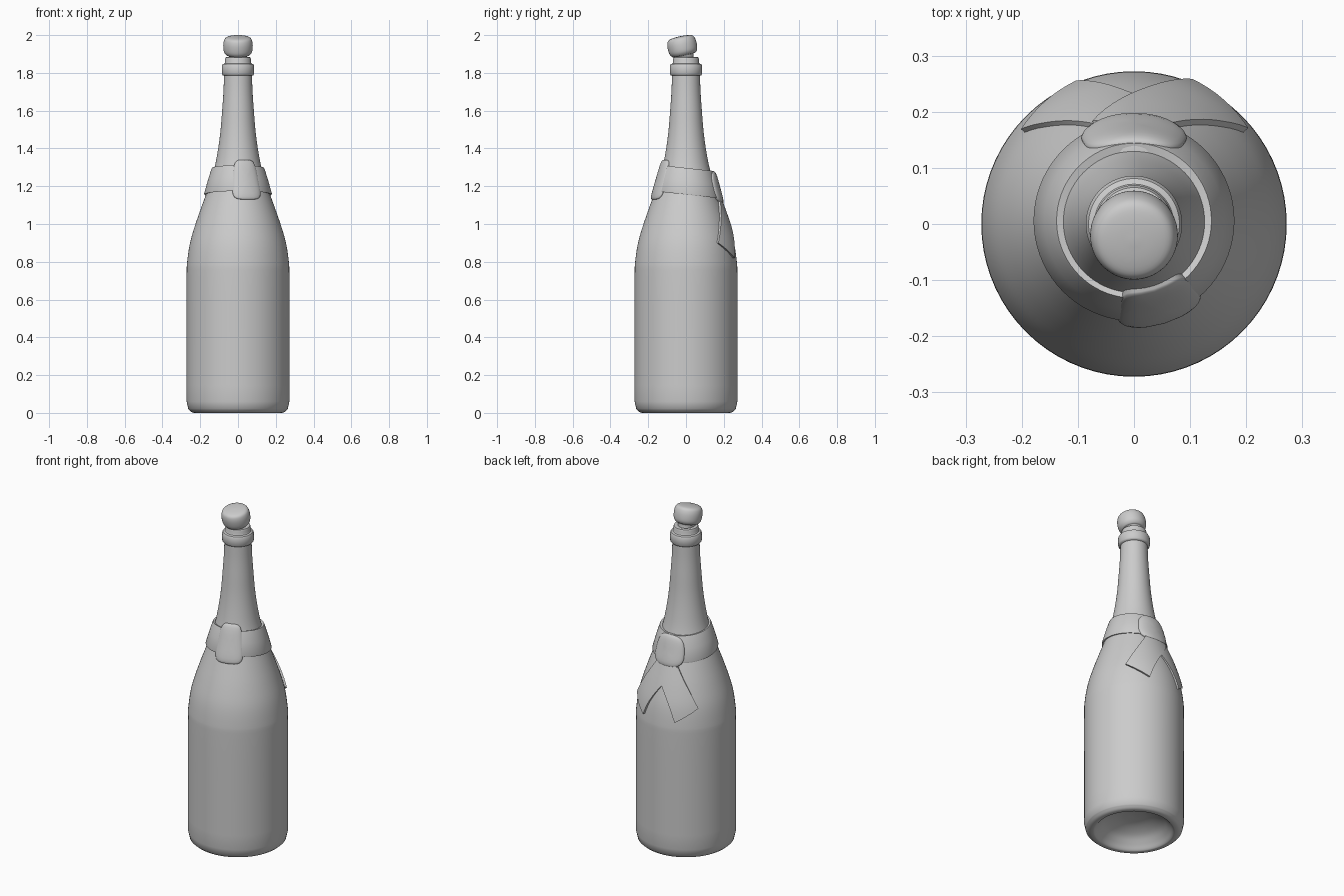
import bpy, bmesh, math
from mathutils import Vector, Matrix

if "Cube" in bpy.data.objects:
    bpy.data.objects.remove(bpy.data.objects["Cube"])

SEG = 72


def make(name, verts, faces, angle=40):
    me = bpy.data.meshes.new(name)
    me.from_pydata(verts, [], faces)
    bm = bmesh.new()
    bm.from_mesh(me)
    bmesh.ops.remove_doubles(bm, verts=bm.verts, dist=1e-5)
    bmesh.ops.recalc_face_normals(bm, faces=bm.faces)
    bm.to_mesh(me)
    bm.free()
    ob = bpy.data.objects.new(name, me)
    bpy.context.collection.objects.link(ob)
    bpy.ops.object.select_all(action='DESELECT')
    ob.select_set(True)
    bpy.context.view_layer.objects.active = ob
    bpy.ops.object.shade_smooth_by_angle(angle=math.radians(angle))
    return ob


def smooth(pts, n=4):
    """Catmull-Rom through the points."""
    p = [Vector(q) for q in pts]
    p = [2 * p[0] - p[1]] + p + [2 * p[-1] - p[-2]]
    out = []
    for a, b, c, d in zip(p, p[1:], p[2:], p[3:]):
        for i in range(n):
            t = i / n
            out.append(tuple(0.5 * (2 * b + (c - a) * t + (2 * a - 5 * b + 4 * c - d) * t * t
                                    + (3 * b - a - 3 * c + d) * t ** 3)))
    return out + [tuple(p[-2])]


def revolve(name, prof, closed=False, angle=40):
    verts, faces, n = [], [], len(prof)
    for r, z in prof:
        for s in range(SEG):
            a = 2 * math.pi * s / SEG
            verts.append((r * math.cos(a), r * math.sin(a), z))
    for i in range(n if closed else n - 1):
        j = (i + 1) % n
        for s in range(SEG):
            t = (s + 1) % SEG
            faces.append((i * SEG + s, i * SEG + t, j * SEG + t, j * SEG + s))
    return make(name, verts, faces, angle)


def polar(phi, r, z):
    """Angle measured from +y (back) towards +x."""
    return (r * math.sin(phi), r * math.cos(phi), z)


# Bottle: punt, base, body, shoulder, neck, lip
wall = smooth([(0.272, 0.06), (0.272, 0.4), (0.272, 0.72), (0.269, 0.8), (0.254, 0.9), (0.225, 1.0),
               (0.19, 1.1), (0.154, 1.2), (0.124, 1.3), (0.105, 1.4), (0.092, 1.5),
               (0.084, 1.6), (0.077, 1.7), (0.074, 1.785)])
base = smooth([(0, 0.1), (0.08, 0.092), (0.15, 0.065), (0.19, 0.03), (0.212, 0.005),
               (0.225, 0.0), (0.245, 0.004), (0.263, 0.02)])
lip = [(0.081, 1.787), (0.086, 1.794), (0.086, 1.836), (0.081, 1.846), (0.071, 1.85),
       (0.068, 1.856), (0.069, 1.872), (0.065, 1.882), (0.055, 1.885), (0.045, 1.882), (0, 1.86)]
revolve("bottle", base + wall + lip)


def radius(z):
    for (r0, z0), (r1, z1) in zip(wall, wall[1:]):
        if z0 <= z <= z1:
            return r0 + (r1 - r0) * (z - z0) / (z1 - z0)
    return 0.272


# Cork: tilted mushroom stopper
cork = revolve("cork", smooth([(0, -0.12), (0.046, -0.118), (0.047, -0.08), (0.05, -0.056), (0.062, -0.052),
                               (0.074, -0.036), (0.078, -0.01), (0.076, 0.018), (0.066, 0.038),
                               (0.04, 0.046), (0, 0.049)]))
cork.data.transform(Matrix.Rotation(math.radians(12), 4, 'X'))
top = max(v.co.z for v in cork.data.vertices)
cork.data.transform(Matrix.Translation((0, -0.021, 2.0 - top)))

# Neck band: flared collar dipping slightly at the back
band = revolve("neck_band", [(0.15, 1.16), (0.178, 1.155), (0.179, 1.162), (0.16, 1.23),
                             (0.141, 1.29), (0.138, 1.296), (0.118, 1.29)], closed=True)
for v in band.data.vertices:
    v.co.z -= 0.11 * v.co.y
    v.co.y += 0.006


def pad(name, phi0, zc, w, h, r_top, r_bot, thick, power):
    """Soft rounded patch wrapped on a cone; w and h are half sizes."""
    rings = [0.0, 0.25, 0.5, 0.7, 0.85, 0.94, 0.985, 1.0, 1.0]
    n, verts, faces = 48, [], []
    for k, s in enumerate(rings):
        for i in range(n):
            a = 2 * math.pi * i / n
            c, d = math.cos(a), math.sin(a)
            u = math.copysign(abs(c) ** (2 / power), c) * s
            v = math.copysign(abs(d) ** (2 / power), d) * s
            r = r_bot + (r_top - r_bot) * (v + 1) / 2
            off = -0.03 if k == len(rings) - 1 else thick * math.sqrt(max(0, 1 - s ** 6))
            verts.append(polar(phi0 + u * w / ((r_top + r_bot) / 2), r + off, zc + v * h))
    for k in range(len(rings) - 1):
        for i in range(n):
            j = (i + 1) % n
            faces.append((k * n + i, k * n + j, (k + 1) * n + j, (k + 1) * n + i))
    return make(name, verts, faces, 50)


# Front seal and back knot
pad("front_seal", math.radians(163), 1.235, 0.073, 0.105, 0.121, 0.182, 0.01, 4.5)
pad("back_knot", 0, 1.195, 0.095, 0.085, 0.146, 0.192, 0.012, 3)

# Ribbon tails: two strips spreading from the knot
outer = smooth([(8, 1.2), (26, 1.09), (40, 0.99), (50, 0.9)], 6)
inner = smooth([(-22, 1.11), (1, 1.0), (14, 0.91), (22, 0.82)], 6)
for name, side, lift in (("ribbon_tail_right", 1, 0.012), ("ribbon_tail_left", -1, 0.009)):
    cols, rows, verts, faces = 9, len(outer), [], []
    for off in (lift, -0.006):
        for (p0, z0), (p1, z1) in zip(outer, inner):
            for c in range(cols):
                t = c / (cols - 1)
                z = z0 + (z1 - z0) * t
                verts.append(polar(side * math.radians(p0 + (p1 - p0) * t), radius(z) + off, z))
    m = cols * rows
    for i in range(rows - 1):
        for c in range(cols - 1):
            q = [i * cols + c, i * cols + c + 1, (i + 1) * cols + c + 1, (i + 1) * cols + c]
            faces += [q, [k + m for k in reversed(q)]]
    rim = ([c for c in range(cols)] + [i * cols + cols - 1 for i in range(1, rows)]
           + [m - 1 - c for c in range(1, cols)] + [i * cols for i in range(rows - 2, 0, -1)])
    for a, b in zip(rim, rim[1:] + rim[:1]):
        faces.append([a, b, b + m, a + m])
    make(name, verts, faces)
